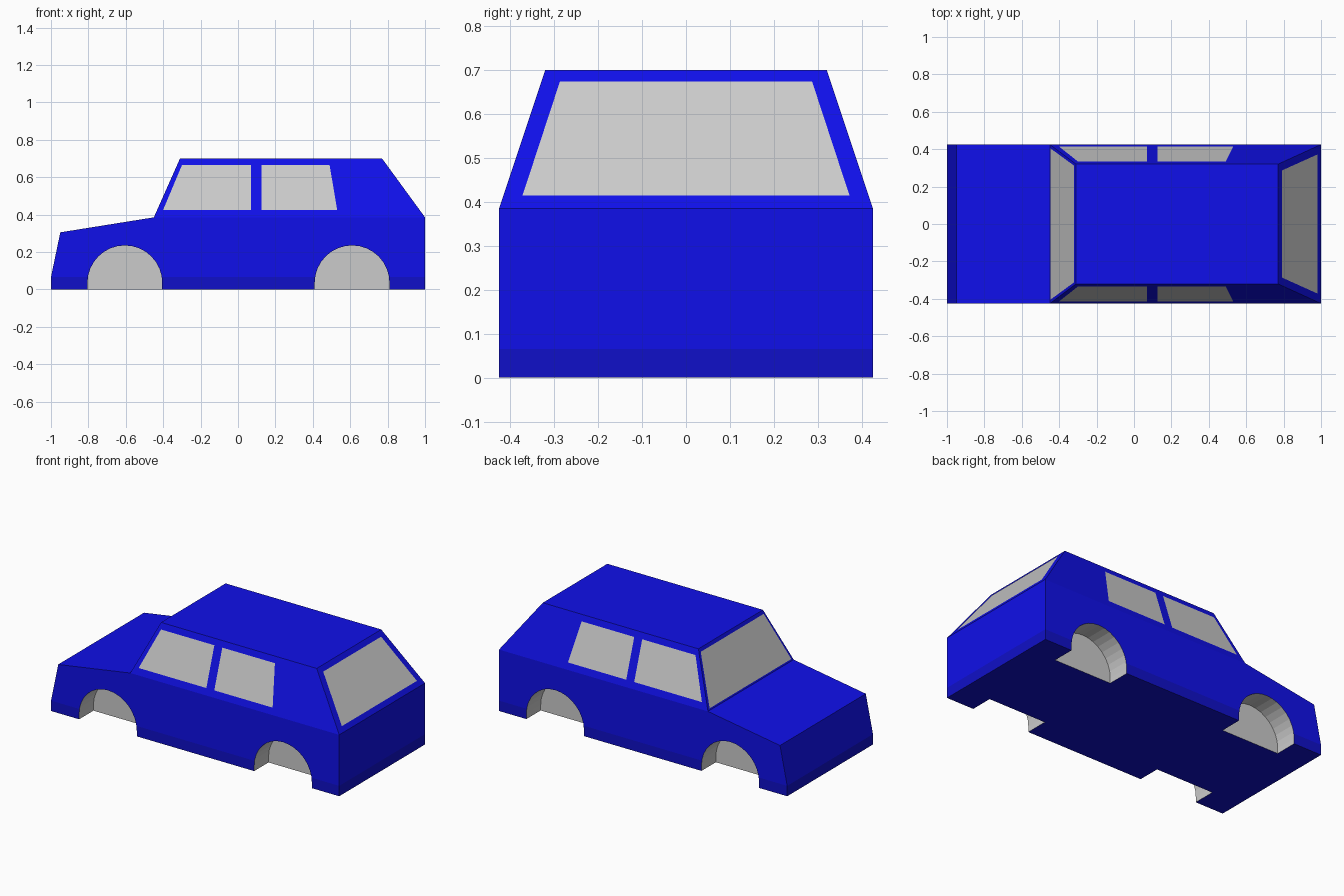
import bpy, bmesh, math
from mathutils import Vector

if "Cube" in bpy.data.objects:
    bpy.data.objects.remove(bpy.data.objects["Cube"])

W, ROOF_W, BELT, TOP = 0.425, 0.32, 0.385, 0.70


def material(name, color):
    m = bpy.data.materials.new(name)
    m.diffuse_color = (*color, 1)
    m.use_nodes = True
    m.node_tree.nodes["Principled BSDF"].inputs["Base Color"].default_value = m.diffuse_color
    return m


blue = material("body_blue", (0.005, 0.005, 0.82))
dark = material("sill_blue", (0.005, 0.005, 0.58))
grey = material("plain_grey", (0.8, 0.8, 0.8))


def finish(bm, name, mats=()):
    me = bpy.data.meshes.new(name)
    bm.to_mesh(me)
    bm.free()
    for m in mats:
        me.materials.append(m)
    ob = bpy.data.objects.new(name, me)
    bpy.context.collection.objects.link(ob)
    return ob


def half_width(z):
    return W - max(0, z - BELT) * (W - ROOF_W) / (TOP - BELT)


# Body shell: side outline joined across the width, sides split at sill and belt line
profile = [(-1, 0), (-1, 0.065), (-0.95, 0.305), (-0.45, BELT), (-0.31, TOP),
           (0.77, TOP), (1, BELT), (1, 0.065), (1, 0)]
bm = bmesh.new()
left, right = [[bm.verts.new((x, s * half_width(z), z)) for x, z in profile] for s in (-1, 1)]
n = len(profile)
for i in range(n):
    j = (i + 1) % n
    f = bm.faces.new((left[i], left[j], right[j], right[i]))
    f.material_index = 1 if i in (0, n - 2, n - 1) else 0
for side in (left, right):
    for panel, mat in (((0, 1, 7, 8), 1), ((1, 2, 3, 6, 7), 0), ((3, 4, 5, 6), 0)):
        bm.faces.new([side[k] for k in panel]).material_index = mat
bmesh.ops.recalc_face_normals(bm, faces=bm.faces)
body = finish(bm, "body", (blue, dark, grey))

# Wheel arch cutters
bm = bmesh.new()
R, DEPTH = 0.2, 0.142
for cx in (-0.605, 0.61):
    outline = [(cx + R * math.cos(math.pi * k / 16), 0.035 + R * math.sin(math.pi * k / 16))
               for k in range(17)] + [(cx - R, -0.1), (cx + R, -0.1)]
    for s in (-1, 1):
        face = bm.faces.new([bm.verts.new((x, s * (W - DEPTH), z)) for x, z in outline])
        ext = bmesh.ops.extrude_face_region(bm, geom=[face], use_keep_orig=True)
        bmesh.ops.translate(bm, vec=(0, s * 0.3, 0),
                            verts=[v for v in ext["geom"] if isinstance(v, bmesh.types.BMVert)])
for f in bm.faces:
    f.material_index = 2
bmesh.ops.recalc_face_normals(bm, faces=bm.faces)
cutter = finish(bm, "wheel_arch_cutter", (blue, dark, grey))
mod = body.modifiers.new("wheel_arches", "BOOLEAN")
mod.operation, mod.solver, mod.object = "DIFFERENCE", "EXACT", cutter
bpy.context.view_layer.objects.active = body
bpy.ops.object.modifier_apply(modifier=mod.name)
bpy.data.objects.remove(cutter)


# Window panes, lying just proud of the shell
def pane(name, pts):
    bm = bmesh.new()
    f = bm.faces.new([bm.verts.new(p) for p in pts])
    f.normal_update()
    if f.normal.dot(f.calc_center_median() - Vector((0.2, 0, 0.3))) < 0:
        f.normal_flip()
    bmesh.ops.translate(bm, vec=f.normal * 0.002, verts=bm.verts)
    finish(bm, name)


for s, label in ((-1, "front"), (1, "back")):
    for part, quad in (("fore", [(-0.40, 0.425), (0.07, 0.425), (0.07, 0.663), (-0.30, 0.663)]),
                       ("aft", [(0.125, 0.425), (0.53, 0.425), (0.49, 0.663), (0.125, 0.663)])):
        pane(f"{label}_{part}_side_window", [(x, s * half_width(z), z) for x, z in quad])


def end_pane(name, low, high):
    (x0, y0, z0), (x1, y1, z1) = low, high
    pane(name, [(x0, -y0, z0), (x0, y0, z0), (x1, y1, z1), (x1, -y1, z1)])


def slope_x(z, xb, xt):
    return xb + (xt - xb) * (z - BELT) / (TOP - BELT)


end_pane("windscreen", (slope_x(0.395, -0.45, -0.31), 0.405, 0.395),
         (slope_x(0.68, -0.45, -0.31), 0.312, 0.68))
end_pane("rear_window", (slope_x(0.413, 1, 0.77), 0.372, 0.413),
         (slope_x(0.672, 1, 0.77), 0.287, 0.672))
